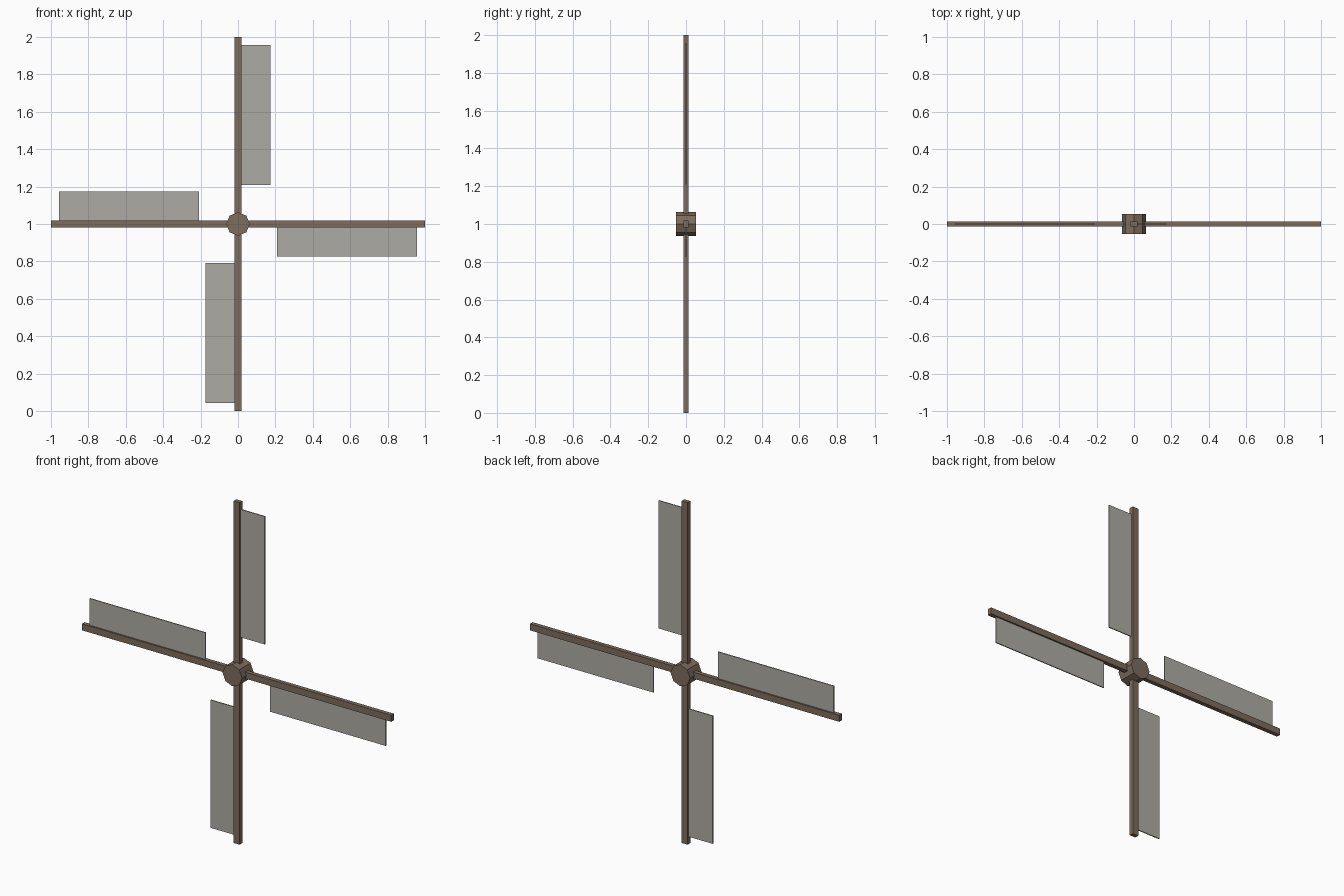
import bpy, math
from mathutils import Matrix, Vector

if "Cube" in bpy.data.objects:
    bpy.data.objects.remove(bpy.data.objects["Cube"])

CENTRE = Vector((0, 0, 1))


def material(name, rgb):
    m = bpy.data.materials.new(name)
    m.diffuse_color = (*rgb, 1)
    m.use_nodes = True
    m.node_tree.nodes["Principled BSDF"].inputs["Base Color"].default_value = m.diffuse_color
    return m


wood = material("wood", (0.205, 0.15, 0.107))
cloth = material("cloth", (0.42, 0.41, 0.37))


def box(name, lo, hi, mat, angle=0):
    """Box given relative to the hub, turned about the hub's y axis."""
    lo, hi = Vector(lo), Vector(hi)
    bpy.ops.mesh.primitive_cube_add(size=1)
    ob = bpy.context.object
    ob.name = name
    ob.data.transform(Matrix.Translation((lo + hi) / 2) @ Matrix.Diagonal((*(hi - lo), 1)))
    ob.data.transform(Matrix.Rotation(angle, 4, 'Y'))
    ob.location = CENTRE
    ob.data.materials.append(mat)
    return ob


# Two crossed beams
for name, angle in (("upright_beam", 0), ("cross_beam", math.pi / 2)):
    box(name, (-0.019, -0.0125, -1), (0.019, 0.0125, 1), wood, angle)

# Four thin sails, each on the clockwise side of its arm
for i, name in enumerate(("top_sail", "right_sail", "bottom_sail", "left_sail")):
    box(name, (0, -0.003, 0.209), (0.175, 0.003, 0.957), cloth, i * math.pi / 2)

# Eight-sided hub, corners in line with the arms
bpy.ops.mesh.primitive_cylinder_add(vertices=8, radius=0.063, depth=0.106)
hub = bpy.context.object
hub.name = "hub"
hub.data.transform(Matrix.Rotation(math.pi / 2, 4, 'X'))
hub.location = CENTRE
hub.data.materials.append(wood)
